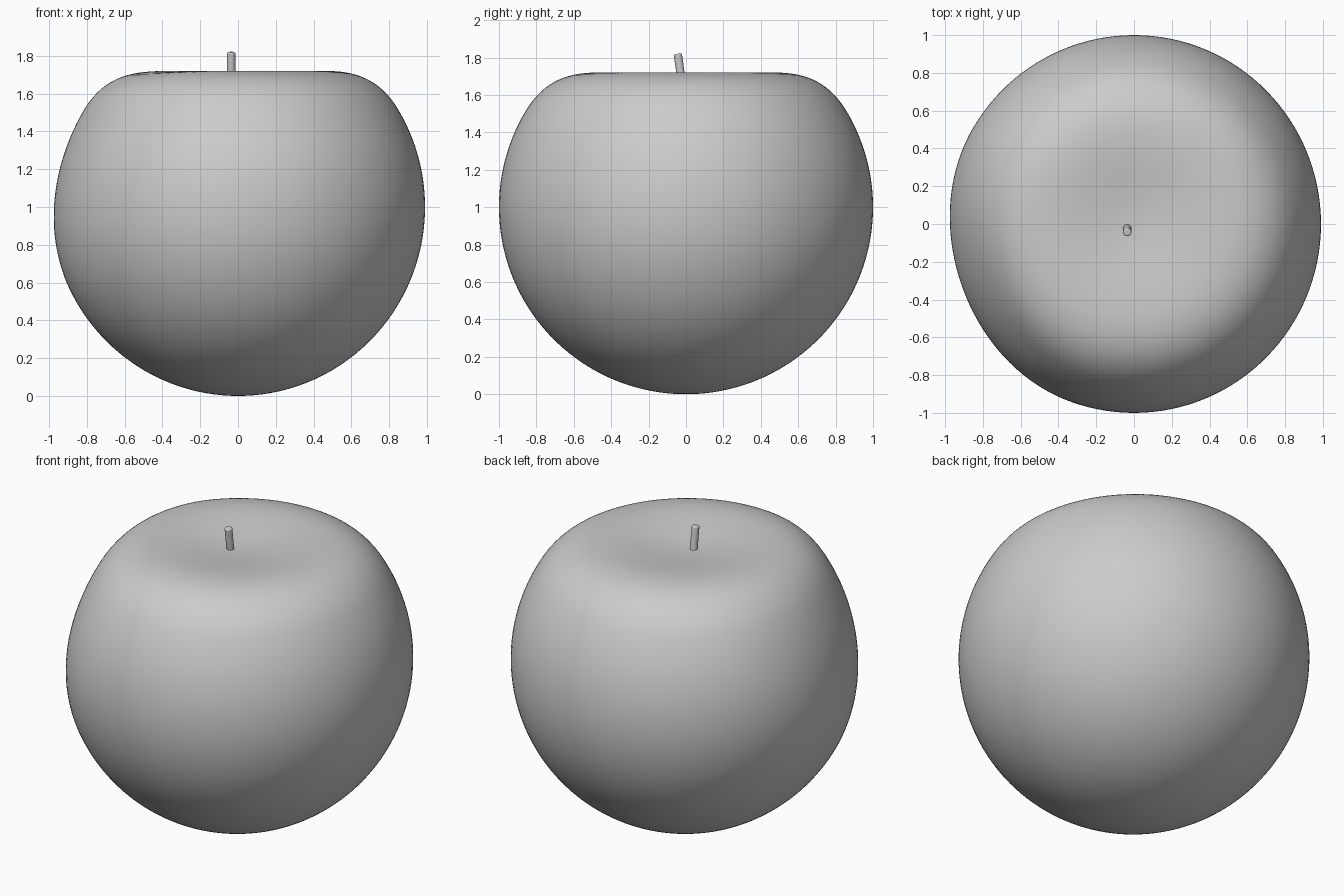
import bpy
import math
from mathutils import Vector

if "Cube" in bpy.data.objects:
    bpy.data.objects.remove(bpy.data.objects["Cube"])


def smooth_falloff(dist, radius):
    t = max(0.0, 1 - dist / radius)
    return t * t * (3 - 2 * t)


# Fruit body: a sphere with a soft dimple on top and a slight flat on the front left
bpy.ops.mesh.primitive_uv_sphere_add(segments=128, ring_count=96, radius=1, location=(0, 0, 1))
body = bpy.context.object
body.name = "fruit_body"
pole = Vector((0, 0, 1))
flat = Vector((-0.85, -0.3, 0.4))
for v in body.data.vertices:
    p = v.co.copy()
    v.co.z -= 0.32 * smooth_falloff((p - pole).length, 0.98)
    v.co -= p * 0.045 * smooth_falloff((p - flat).length, 0.9)
    v.co.x *= 0.99
bpy.ops.object.shade_smooth()

# Stem: thin leaning cylinder with a rounded tip
length = 0.26
tilt = math.radians(8)
top = Vector((-0.036, -0.044, 1.82))
axis = Vector((0, -math.sin(tilt), math.cos(tilt)))
bpy.ops.mesh.primitive_cylinder_add(vertices=32, radius=0.022, depth=length,
                                    location=top - axis * length / 2,
                                    rotation=(tilt, 0, 0))
stem = bpy.context.object
stem.name = "stem"
bevel = stem.modifiers.new("rounded_tip", 'BEVEL')
bevel.width = 0.008
bevel.segments = 3
bpy.ops.object.shade_smooth_by_angle(angle=math.radians(40))
